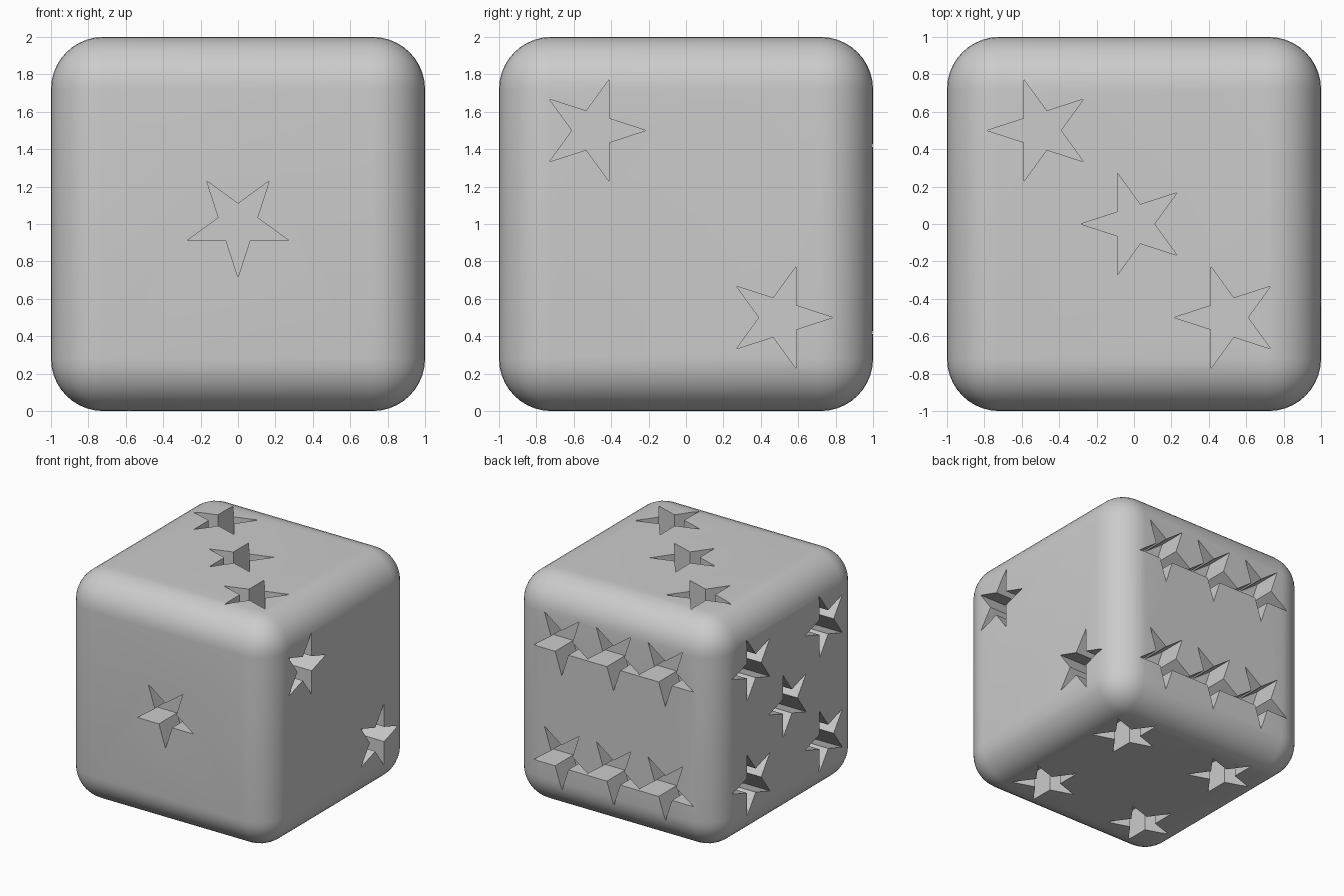
import bpy, bmesh, math
from mathutils import Matrix, Vector

HALF, RADIUS, DEPTH, STAR = 1.0, 0.28, 0.25, 0.285

cube = bpy.data.objects.get("Cube")
if cube:
    bpy.data.objects.remove(cube, do_unlink=True)

grey = bpy.data.materials.new("plain_grey")
grey.use_nodes = True
colour = (0.6, 0.6, 0.6, 1)
grey.diffuse_color = colour
grey.node_tree.nodes["Principled BSDF"].inputs["Base Color"].default_value = colour


def make_object(name, bm):
    mesh = bpy.data.meshes.new(name)
    bm.to_mesh(mesh)
    bm.free()
    obj = bpy.data.objects.new(name, mesh)
    mesh.materials.append(grey)
    bpy.context.collection.objects.link(obj)
    return obj


def add_star(bm, normal, tip, spot):
    """Star prism sunk into the side facing normal, with one point along tip."""
    n, t = Vector(normal), Vector(tip)
    s = n.cross(t)
    ring = []
    for i in range(10):
        r = STAR * (0.382 if i % 2 else 1)
        a = i * math.pi / 5
        ring.append(Vector(spot) + t * r * math.cos(a) + s * r * math.sin(a))
    low = [bm.verts.new(p + n * (HALF - DEPTH)) for p in ring]
    high = [bm.verts.new(p + n * (HALF + 0.1)) for p in ring]
    bm.faces.new(low[::-1])
    bm.faces.new(high)
    for i in range(10):
        j = (i + 1) % 10
        bm.faces.new((low[i], low[j], high[j], high[i]))


# Rounded cube
bm = bmesh.new()
bmesh.ops.create_cube(bm, size=2 * HALF)
bmesh.ops.bevel(bm, geom=bm.edges[:], offset=RADIUS, segments=10,
                profile=0.5, affect='EDGES')
bmesh.ops.translate(bm, verts=bm.verts, vec=(0, 0, HALF))
die = make_object("die_body", bm)

# Star layouts: side, direction of the single point, star centres
h = 0.5
sides = [
    ((0, -1, 0), (0, 0, -1), [(0, 0, 0)]),
    ((1, 0, 0), (0, 1, 0), [(0, -h, h), (0, h, -h)]),
    ((0, 0, 1), (-1, 0, 0), [(-h, h, 0), (0, 0, 0), (h, -h, 0)]),
    ((0, 0, -1), (-1, 0, 0), [(x, y, 0) for x in (-h, h) for y in (-h, h)]),
    ((-1, 0, 0), (0, 1, 0),
     [(0, y, z) for y in (-h, h) for z in (-h, h)] + [(0, 0, 0)]),
    ((0, 1, 0), (0, 0, -1), [(x, 0, z) for x in (-h, 0, h) for z in (-h, h)]),
]

# Two cutters, so that touching stars never share one cutter
batches = [bmesh.new(), bmesh.new()]
for normal, tip, spots in sides:
    for spot in spots:
        middle = spot[0] == 0 and normal[1] == 1
        add_star(batches[middle], normal, tip, spot)
for k, bm in enumerate(batches):
    bmesh.ops.translate(bm, verts=bm.verts, vec=(0, 0, HALF))
    cutter = make_object(f"star_cutter_{k + 1}", bm)
    mod = die.modifiers.new("star_recesses", 'BOOLEAN')
    mod.operation, mod.solver, mod.object = 'DIFFERENCE', 'EXACT', cutter

# Apply the cuts and discard the cutters
bpy.context.view_layer.update()
evaluated = die.evaluated_get(bpy.context.evaluated_depsgraph_get())
carved = bpy.data.meshes.new_from_object(evaluated)
for mod in list(die.modifiers):
    bpy.data.objects.remove(mod.object, do_unlink=True)
die.modifiers.clear()
die.data = carved

# Smooth rounded edges, crisp recesses
bpy.ops.object.select_all(action='DESELECT')
die.select_set(True)
bpy.context.view_layer.objects.active = die
bpy.ops.object.shade_smooth_by_angle(angle=math.radians(30))
